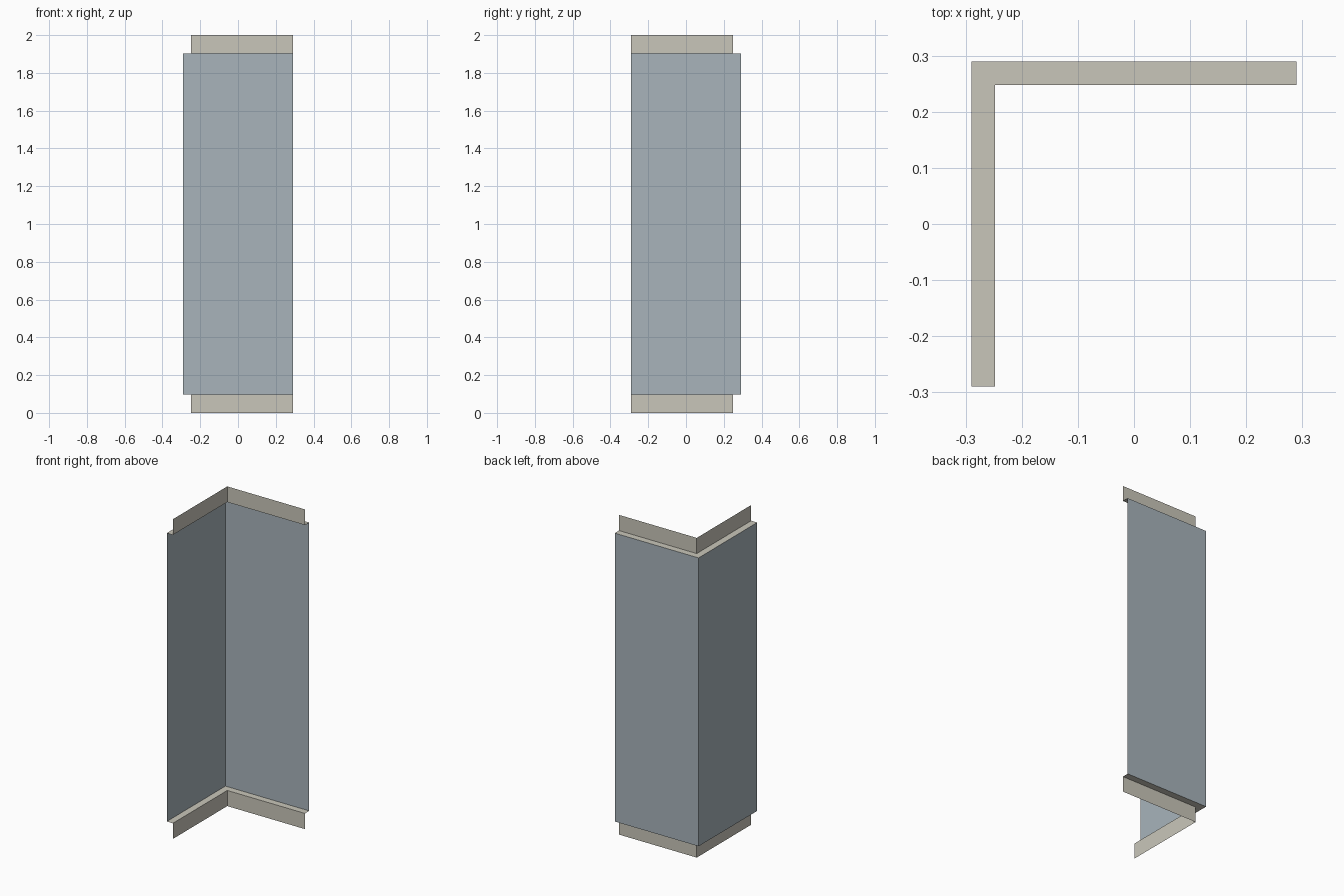
import bpy

if "Cube" in bpy.data.objects:
    bpy.data.objects.remove(bpy.data.objects["Cube"])

OUT, INN = 0.29, 0.248      # outer panel line and inner flange line
H, LIP = 2.0, 0.098         # full height and flange height


def material(name, rgb):
    m = bpy.data.materials.new(name)
    m.diffuse_color = (*rgb, 1)
    m.use_nodes = True
    m.node_tree.nodes["Principled BSDF"].inputs["Base Color"].default_value = m.diffuse_color
    return m


def corner_path(d, z):
    """L-shaped path round the back-left corner, at distance d from centre."""
    return [(-d, -OUT, z), (-d, d, z), (OUT, d, z)]


def strip(name, d0, z0, d1, z1, mat):
    """Thin sheet stretched between two L-shaped paths."""
    verts = corner_path(d0, z0) + corner_path(d1, z1)
    faces = [(i, i + 3, i + 4, i + 1) for i in range(2)]
    me = bpy.data.meshes.new(name)
    me.from_pydata(verts, [], faces)
    me.materials.append(mat)
    ob = bpy.data.objects.new(name, me)
    bpy.context.collection.objects.link(ob)
    return ob


blue = material("blue_grey_panel", (0.392, 0.456, 0.497))
beige = material("beige_trim", (0.584, 0.565, 0.491))

# Tall corner panel
strip("corner_panel", OUT, LIP, OUT, H - LIP, blue)

# Ledges stepping inward, and upright flanges, at both ends
strip("bottom_ledge", INN, LIP, OUT, LIP, beige)
strip("bottom_flange", INN, 0, INN, LIP, beige)
strip("top_ledge", OUT, H - LIP, INN, H - LIP, beige)
strip("top_flange", INN, H - LIP, INN, H, beige)
